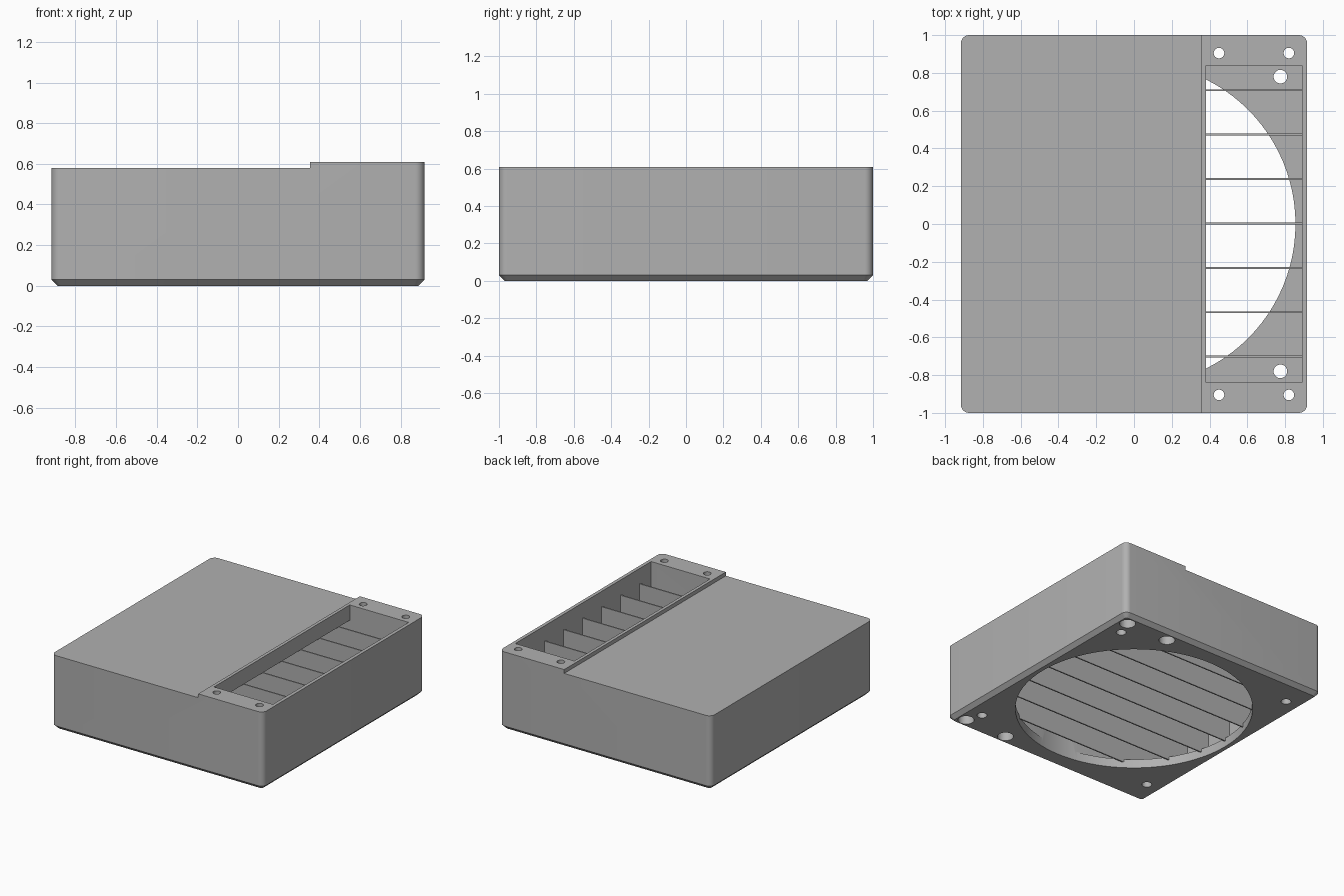
import bpy, bmesh, math
from mathutils import Vector

cube = bpy.data.objects.get("Cube")
if cube:
    bpy.data.objects.remove(cube, do_unlink=True)

GREY = (0.44, 0.44, 0.44, 1)
mat = bpy.data.materials.new("plain grey plastic")
mat.use_nodes = True
mat.diffuse_color = GREY
mat.node_tree.nodes["Principled BSDF"].inputs["Base Color"].default_value = GREY

HX, HY = 0.917, 1.0            # half width and half depth
CAV_X, CAV_Y = 0.89, 0.84      # half size of the air chamber
FLOOR, CEILING = 0.07, 0.49


def loft(name, rings):
    """Closed solid through a stack of equal-length point rings."""
    bm = bmesh.new()
    loops = [[bm.verts.new(p) for p in ring] for ring in rings]
    n = len(loops[0])
    for a, b in zip(loops, loops[1:]):
        for i in range(n):
            j = (i + 1) % n
            bm.faces.new((a[i], a[j], b[j], b[i]))
    bm.faces.new(loops[0][::-1])
    bm.faces.new(loops[-1])
    bmesh.ops.recalc_face_normals(bm, faces=bm.faces[:])
    me = bpy.data.meshes.new(name)
    bm.to_mesh(me)
    bm.free()
    me.materials.append(mat)
    ob = bpy.data.objects.new(name, me)
    bpy.context.collection.objects.link(ob)
    return ob


def rounded_rect(hx, hy, r, z, seg=8):
    pts = []
    for k, (sx, sy) in enumerate(((1, 1), (-1, 1), (-1, -1), (1, -1))):
        for i in range(seg + 1):
            a = math.pi / 2 * (k + i / seg)
            pts.append(Vector((sx * (hx - r) + r * math.cos(a),
                               sy * (hy - r) + r * math.sin(a), z)))
    return pts


def cylinder(name, x, y, r, z0, z1, seg=32):
    def ring(z):
        return [(x + r * math.cos(2 * math.pi * i / seg),
                 y + r * math.sin(2 * math.pi * i / seg), z) for i in range(seg)]
    return loft(name, [ring(z0), ring(z1)])


def box(name, x0, x1, y0, y1, z0, z1):
    return loft(name, [[(x0, y0, z), (x1, y0, z), (x1, y1, z), (x0, y1, z)]
                       for z in (z0, z1)])


def cut(target, cutter):
    mod = target.modifiers.new("cut", "BOOLEAN")
    mod.operation = "DIFFERENCE"
    mod.solver = "EXACT"
    mod.object = cutter
    bpy.context.view_layer.update()
    deps = bpy.context.evaluated_depsgraph_get()
    me = bpy.data.meshes.new_from_object(target.evaluated_get(deps))
    target.modifiers.clear()
    target.data = me
    bpy.data.objects.remove(cutter, do_unlink=True)


# Housing: rounded block with a chamfered bottom edge
housing = loft("duct_housing", [rounded_rect(HX - 0.03, HY - 0.03, 0.02, 0),
                                rounded_rect(HX, HY, 0.045, 0.03),
                                rounded_rect(HX, HY, 0.045, 0.61)])

# Lower roof beside the raised outlet flange
cut(housing, box("roof_cutter", -2, 0.355, -2, 2, 0.58, 1))

# Air chamber that turns up into the outlet slot
profile = [(-CAV_X, FLOOR), (CAV_X, FLOOR), (CAV_X, 0.8),
           (0.38, 0.8), (0.38, CEILING), (-CAV_X, CEILING)]
cut(housing, loft("chamber_cutter",
                  [[(x, y, z) for x, z in profile] for y in (-CAV_Y, CAV_Y)]))

# Round fan inlet in the floor
cut(housing, cylinder("inlet_cutter", 0, 0, 0.855, -0.2, 0.2, 96))

# Fan screw holes, flange screw holes and their counterbores
for sy in (-1, 1):
    for x in (-0.775, 0.775):
        cut(housing, cylinder("fan_hole_cutter", x, sy * 0.78, 0.036, -0.2, 0.2))
    for x in (0.45, 0.82):
        cut(housing, cylinder("flange_hole_cutter", x, sy * 0.905, 0.028, -0.2, 1))
        cut(housing, cylinder("counterbore_cutter", x, sy * 0.905, 0.058, -0.2, 0.5))

# Guide vanes across the chamber
for i in range(-3, 4):
    y = i * 0.235 + 0.003
    half = min(CAV_X, math.sqrt(0.855 ** 2 - y * y)) + 0.003
    box(f"guide_vane_{i + 4}", -CAV_X - 0.005, CAV_X + 0.005,
        y - 0.005, y + 0.005, FLOOR - 0.002, CEILING)
    # Lower lip of the vane, reaching into the inlet
    box(f"vane_lip_{i + 4}", -half, half, y - 0.005, y + 0.005, 0.045, FLOOR)

# Smooth the rounded corners and holes, keep edges sharp
bpy.ops.object.select_all(action="DESELECT")
housing.select_set(True)
bpy.context.view_layer.objects.active = housing
bpy.ops.object.shade_smooth_by_angle(angle=math.radians(30))
